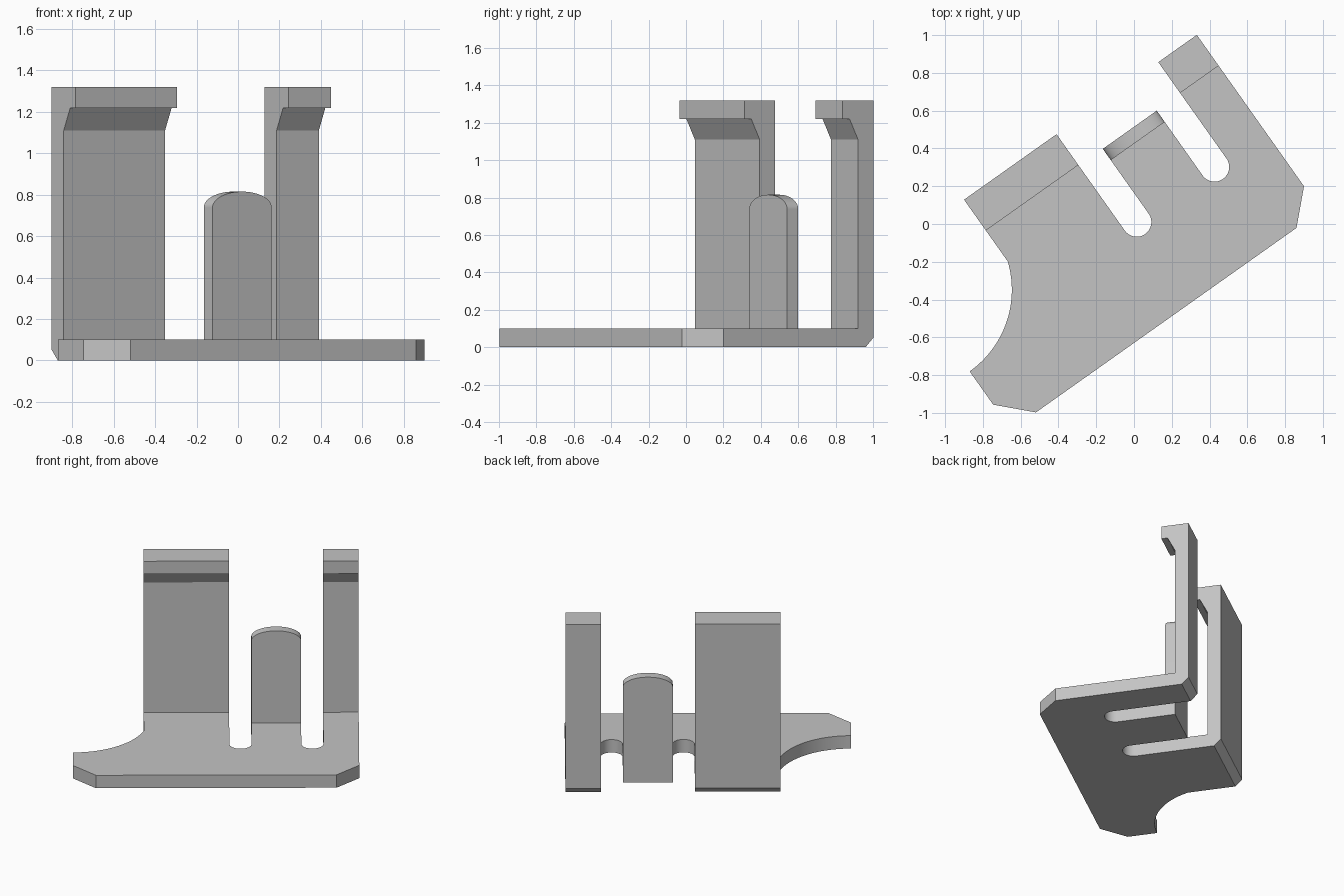
import bpy, bmesh, math
from mathutils import Vector

if "Cube" in bpy.data.objects:
    bpy.data.objects.remove(bpy.data.objects["Cube"])

TURN = math.radians(35.3)   # whole bracket is turned about the vertical axis
T = 0.10                    # sheet thickness
WALL_BACK = 0.625
WALL_IN = WALL_BACK - T
TONGUE_IN, TONGUE_BACK = 0.347, 0.42

grey = bpy.data.materials.new("plain grey")
grey.diffuse_color = (0.55, 0.55, 0.55, 1)
grey.use_nodes = True
grey.node_tree.nodes["Principled BSDF"].inputs["Base Color"].default_value = grey.diffuse_color


def arc(cx, cy, rx, ry, a0, a1, n=32):
    """Points on an elliptical arc, angles in degrees."""
    pts = []
    for i in range(n + 1):
        a = math.radians(a0 + (a1 - a0) * i / n)
        pts.append((cx + rx * math.cos(a), cy + ry * math.sin(a)))
    return pts


def extrude(name, outline, to_3d, offset):
    """Extrude a flat outline into a solid part."""
    bm = bmesh.new()
    face = bm.faces.new([bm.verts.new(to_3d(*p)) for p in outline])
    res = bmesh.ops.extrude_face_region(bm, geom=[face])
    moved = [g for g in res["geom"] if isinstance(g, bmesh.types.BMVert)]
    bmesh.ops.translate(bm, verts=moved, vec=Vector(offset))
    bmesh.ops.recalc_face_normals(bm, faces=bm.faces[:])
    me = bpy.data.meshes.new(name)
    bm.to_mesh(me)
    bm.free()
    me.materials.append(grey)
    ob = bpy.data.objects.new(name, me)
    bpy.context.collection.objects.link(ob)
    ob.rotation_euler.z = TURN
    bpy.ops.object.select_all(action='DESELECT')
    ob.select_set(True)
    bpy.context.view_layer.objects.active = ob
    bpy.ops.object.shade_smooth_by_angle(angle=math.radians(15))
    return ob


# Base plate with clipped corners, two round-ended slots and a curved cut-out
L0, L1 = -0.66, -0.06       # wide wall span
M0, M1 = 0.095, 0.445       # tongue span
R0, R1 = 0.60, 0.85         # narrow wall span


def slot(u0, u1):
    r = (u1 - u0) / 2
    return arc((u0 + u1) / 2, 0, r, r, 0, -180)


base = [(-1.0, -0.514), (0.69, -0.514), (R1, -0.357), (R1, WALL_IN), (R0, WALL_IN)]
base += slot(M1, R0)
base += [(M1, TONGUE_IN), (M0, TONGUE_IN)]
base += slot(L1, M0)
base += [(L1, WALL_IN), (L0, WALL_IN)]
base += arc(-1.161, 0.395, 0.529, 0.529, -18.7, -90)
base += [(-1.161, -0.35)]
extrude("base_plate", base, lambda u, v: (u, v, 0), (0, 0, T))

# Upright walls with a bevelled heel and an inward hooked lip
hook = [(WALL_IN, 0), (WALL_BACK - 0.05, 0), (WALL_BACK, 0.05), (WALL_BACK, 1.32),
        (0.425, 1.32), (0.425, 1.22), (0.47, 1.22), (WALL_IN, 1.11)]
for name, u0, u1 in (("wide_wall", L0, L1), ("narrow_wall", R0, R1)):
    extrude(name, hook, lambda v, z, u=u0: (u, v, z), (u1 - u0, 0, 0))

# Middle tongue with a rounded top
half = (M1 - M0) / 2
tongue = [(M0, 0), (M1, 0)] + arc((M0 + M1) / 2, 0.738, half, 0.077, 0, 180)
extrude("tongue", tongue, lambda u, z: (u, TONGUE_IN, z), (0, TONGUE_BACK - TONGUE_IN, 0))
